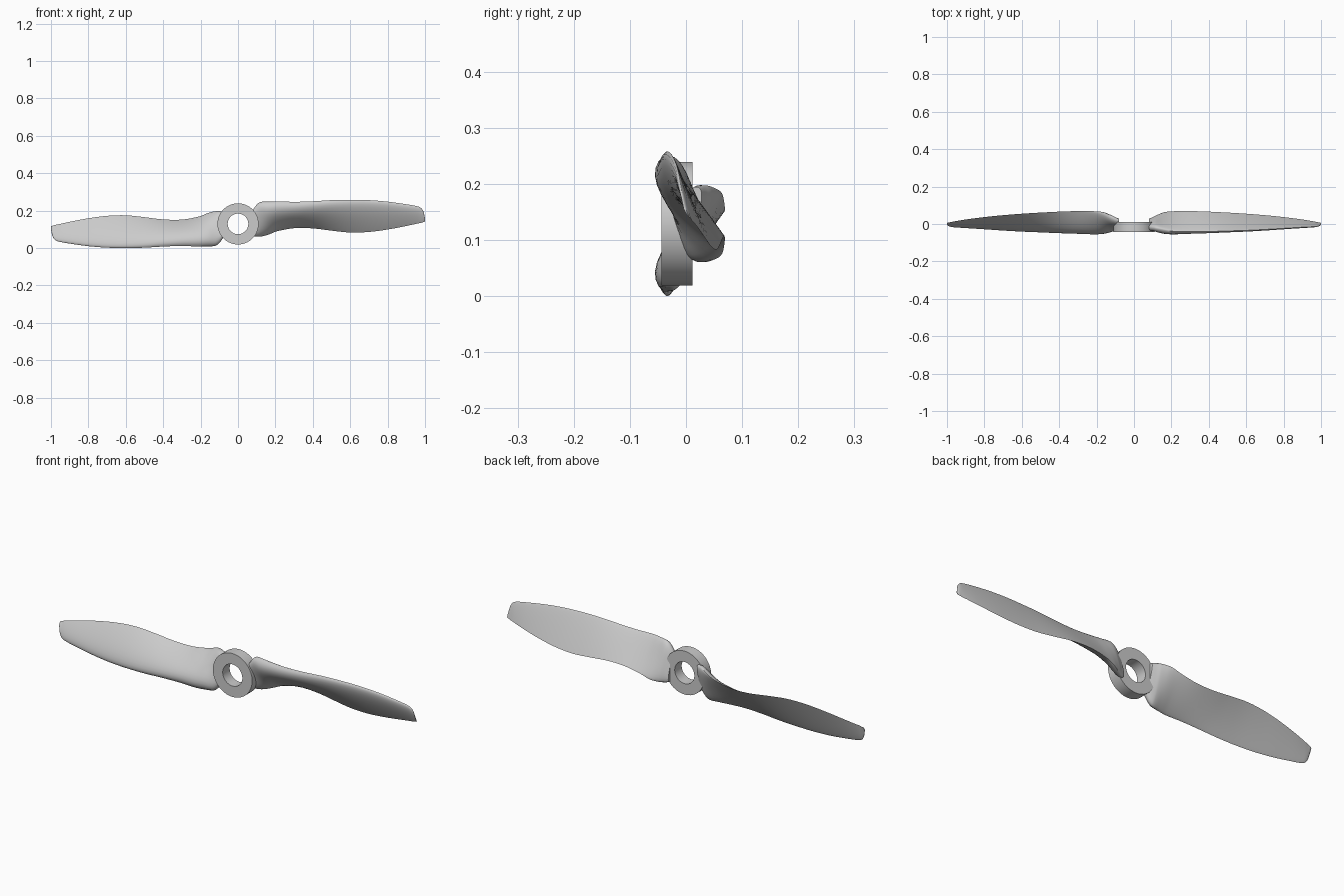
import bpy, bmesh, math
from mathutils import Vector, Matrix

if "Cube" in bpy.data.objects:
    bpy.data.objects.remove(bpy.data.objects["Cube"])

CZ = 0.129   # height of the shaft axis

# blade stations: x, leading edge y z, trailing edge y z, front bulge, back bulge, bluntness
STATIONS = [
    (0.08, -0.020, 0.205, 0.022, 0.064, 0.024, 0.014, 1.0),
    (0.10, -0.022, 0.232, 0.030, 0.061, 0.027, 0.016, 1.0),
    (0.12, -0.024, 0.246, 0.042, 0.062, 0.034, 0.016, 0.9),
    (0.16, -0.032, 0.249, 0.062, 0.072, 0.043, 0.012, 0.5),
    (0.21, -0.039, 0.250, 0.068, 0.090, 0.042, 0.007, 0.15),
    (0.30, -0.041, 0.247, 0.069, 0.106, 0.036, 0.004, 0.0),
    (0.40, -0.040, 0.250, 0.066, 0.105, 0.030, 0.003, 0.0),
    (0.50, -0.037, 0.256, 0.061, 0.093, 0.025, 0.002, 0.0),
    (0.60, -0.034, 0.258, 0.055, 0.083, 0.021, 0.002, 0.0),
    (0.70, -0.029, 0.256, 0.047, 0.086, 0.018, 0.002, 0.0),
    (0.80, -0.023, 0.248, 0.037, 0.099, 0.015, 0.002, 0.0),
    (0.90, -0.017, 0.234, 0.024, 0.118, 0.012, 0.002, 0.0),
    (0.96, -0.014, 0.223, 0.014, 0.131, 0.009, 0.002, 0.0),
    (0.98, -0.012, 0.213, 0.010, 0.135, 0.007, 0.002, 0.0),
    (0.992, -0.009, 0.194, 0.008, 0.139, 0.005, 0.001, 0.0),
    (1.00, -0.004, 0.160, 0.005, 0.141, 0.002, 0.001, 0.0),
]
HALF = 14    # points along each side of the aerofoil


def slope(i):
    a, b = STATIONS[max(i - 1, 0)], STATIONS[min(i + 1, len(STATIONS) - 1)]
    return [(q - p) / (b[0] - a[0]) for p, q in zip(a, b)]


def between(i, t):
    """Smooth interpolation between station i and i + 1."""
    a, b = STATIONS[i], STATIONS[i + 1]
    h = b[0] - a[0]
    return [(2*t**3 - 3*t**2 + 1) * p + (t**3 - 2*t**2 + t) * h * m
            + (3*t**2 - 2*t**3) * q + (t**3 - t**2) * h * n
            for p, q, m, n in zip(a, b, slope(i), slope(i + 1))]


def bulge(s, blunt):
    """Thickness along the chord, from thin aerofoil to blunt root."""
    foil = (0.2969 * math.sqrt(s) - 0.126*s - 0.3516*s**2 + 0.2843*s**3 - 0.1036*s**4) / 0.1
    foil /= 5 * 0.1 / 0.5 * 1.0
    box = (1 - abs(2*s - 1)**4) ** 0.5
    return foil * (1 - blunt) + box * blunt


def section(st):
    x, ly, lz, ty, tz, front, back, blunt = st
    le, te = Vector((x, ly, lz)), Vector((x, ty, tz))
    d = (te - le).normalized()
    n = Vector((0, d.z, -d.y))            # towards the front
    s = [(1 - math.cos(math.pi * k / HALF)) / 2 for k in range(HALF + 1)]
    up = [le.lerp(te, v) + n * front * bulge(v, blunt) for v in s]
    low = [le.lerp(te, v) - n * back * bulge(v, blunt) for v in s[1:-1]]
    up[0], up[-1] = le, te
    return up + low[::-1]


def finish(name, bm, angle):
    bmesh.ops.recalc_face_normals(bm, faces=bm.faces)
    me = bpy.data.meshes.new(name)
    bm.to_mesh(me)
    bm.free()
    ob = bpy.data.objects.new(name, me)
    bpy.context.collection.objects.link(ob)
    bpy.ops.object.select_all(action='DESELECT')
    ob.select_set(True)
    bpy.context.view_layer.objects.active = ob
    bpy.ops.object.shade_smooth_by_angle(angle=math.radians(angle))
    return ob


def loft(bm, loops, closed=False):
    rings = [[bm.verts.new(p) for p in loop] for loop in loops]
    pairs = list(zip(rings, rings[1:])) + ([(rings[-1], rings[0])] if closed else [])
    for a, b in pairs:
        for k in range(len(a)):
            j = (k + 1) % len(a)
            bm.faces.new((a[k], a[j], b[j], b[k]))
    if not closed:
        bm.faces.new(rings[0])
        bm.faces.new(rings[-1])


# two twisted blades, the second turned half a revolution about the shaft
for name, turn in (("blade_right", 0), ("blade_left", math.pi)):
    rows = [between(i, t / 4) for i in range(len(STATIONS) - 1) for t in range(4)]
    bm = bmesh.new()
    loft(bm, [section(r) for r in rows + [STATIONS[-1]]])
    c = Vector((0, 0, CZ))
    bmesh.ops.rotate(bm, verts=bm.verts, cent=c, matrix=Matrix.Rotation(turn, 3, 'Y'))
    finish(name, bm, 50)

# hub ring with the shaft hole
profile = [(0.055, -0.044), (0.110, -0.044), (0.110, 0.012), (0.055, 0.012)]
bm = bmesh.new()
loft(bm, [[(r * math.cos(a), y, CZ + r * math.sin(a)) for r, y in profile]
          for a in (2 * math.pi * k / 64 for k in range(64))], closed=True)
finish("hub", bm, 35)
